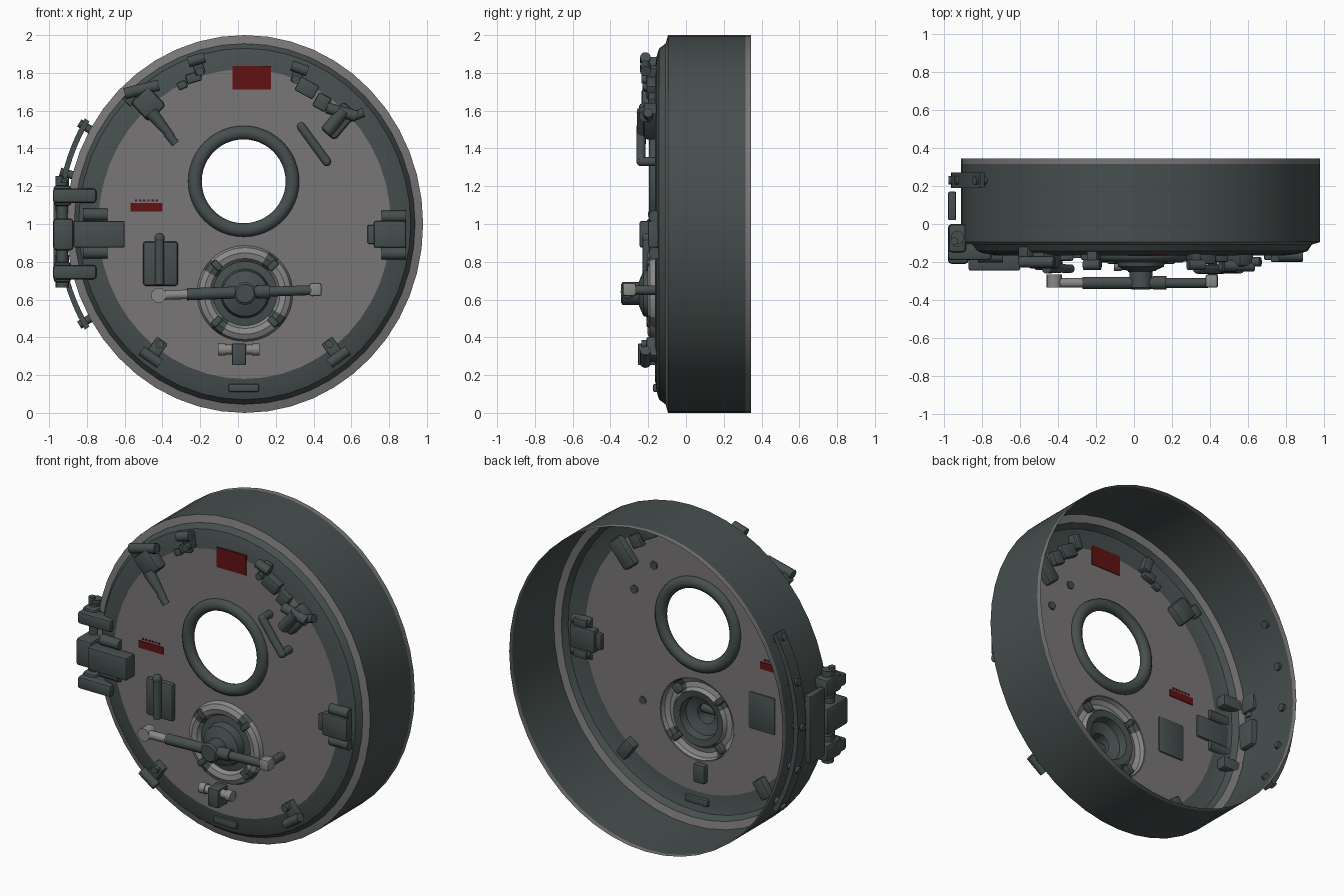
import bpy, bmesh, math
from mathutils import Vector, Matrix

if "Cube" in bpy.data.objects:
    bpy.data.objects.remove(bpy.data.objects["Cube"])

CX, CZ, XS, N = 0.035, 1.0, 0.945, 48


def mat(name, c):
    m = bpy.data.materials.new(name)
    m.diffuse_color = (*c, 1)
    m.use_nodes = True
    m.node_tree.nodes["Principled BSDF"].inputs["Base Color"].default_value = m.diffuse_color
    return m


DARK = mat("dark_green_grey", (0.062, 0.078, 0.077))
GREY = mat("panel_grey", (0.19, 0.182, 0.182))
PALE = mat("pale_grey", (0.25, 0.25, 0.24))
RED = mat("label_red", (0.12, 0.006, 0.006))


def finish(name, bm, mats, angle=35):
    me = bpy.data.meshes.new(name)
    bm.to_mesh(me)
    bm.free()
    for m in mats:
        me.materials.append(m)
    me.shade_smooth()
    me.set_sharp_from_angle(angle=math.radians(angle))
    ob = bpy.data.objects.new(name, me)
    bpy.context.collection.objects.link(ob)
    return ob


def ring(bm, r, y, cx, cz, xs, n):
    return [bm.verts.new((cx + xs * r * math.cos(2 * math.pi * i / n), y,
                          cz + r * math.sin(2 * math.pi * i / n))) for i in range(n)]


def lathe(name, prof, mats, rule, cx=CX, cz=CZ, xs=1.0, n=N, closed=False):
    """Revolve (radius, y) points about a y axis; rule(segment, step) gives the material."""
    bm = bmesh.new()
    rs = [ring(bm, max(r, 1e-4), y, cx, cz, xs, n) for r, y in prof]
    if closed:
        rs.append(rs[0])
    for s, (a, b) in enumerate(zip(rs, rs[1:])):
        for i in range(n):
            j = (i + 1) % n
            f = bm.faces.new((a[i], b[i], b[j], a[j]))
            f.material_index = rule(s, i)
    bmesh.ops.recalc_face_normals(bm, faces=bm.faces)
    return finish(name, bm, mats)


def box(name, x, z, w, h, y0, y1, m=DARK, ang=0, bev=0.008):
    bm = bmesh.new()
    bmesh.ops.create_cube(bm, size=1)
    bmesh.ops.scale(bm, vec=(w, y1 - y0, h), verts=bm.verts)
    if bev:
        bmesh.ops.bevel(bm, geom=bm.edges[:], offset=bev, segments=2, affect='EDGES', profile=0.5)
    bmesh.ops.transform(bm, verts=bm.verts, matrix=Matrix.Translation((x, (y0 + y1) / 2, z))
                        @ Matrix.Rotation(ang, 4, 'Y'))
    return finish(name, bm, [m])


def rod(name, a, b, r, m=DARK, r2=None, n=16):
    a, b = Vector(a), Vector(b)
    bm = bmesh.new()
    bmesh.ops.create_cone(bm, cap_ends=True, segments=n, radius1=r,
                          radius2=r if r2 is None else r2, depth=(b - a).length)
    q = (b - a).to_track_quat('Z', 'Y').to_matrix().to_4x4()
    bmesh.ops.transform(bm, verts=bm.verts, matrix=Matrix.Translation((a + b) / 2) @ q)
    return finish(name, bm, [m])


def ball(name, p, r, m=DARK):
    bm = bmesh.new()
    bmesh.ops.create_uvsphere(bm, u_segments=14, v_segments=8, radius=r,
                              matrix=Matrix.Translation(p))
    return finish(name, bm, [m], 80)


def pipe(name, pts, r, m=DARK):
    for i, (a, b) in enumerate(zip(pts, pts[1:])):
        rod(name, a, b, r, m)
        if i:
            ball(name + "_elbow", a, r, m)


# outer shell: open-backed drum, pale rims, dark sloping ring
shell = [(1.0, 0.345), (1.0, 0.315), (1.0, -0.095), (0.955, -0.108),
         (0.93, -0.142), (0.89, -0.155), (0.82, -0.165)]
lathe("drum_shell", shell, [DARK, GREY], lambda s, i: 1 if s in (0, 2) else 0, xs=XS)

# door panel with window and hub openings
WX, WZ, HX, HZ = 0.03, 1.226, 0.037, 0.632
bm = bmesh.new()
edges = []
for r, cx, cz, xs in ((0.82, CX, CZ, XS), (0.245, WX, WZ, 1), (0.25, HX, HZ, 1)):
    v = ring(bm, r, -0.165, cx, cz, xs, N)
    edges += [bm.edges.new((v[i], v[(i + 1) % N])) for i in range(N)]
bmesh.ops.triangle_fill(bm, edges=edges, use_beauty=True, normal=(0, -1, 0))
finish("door_panel", bm, [GREY])

# window gasket
lathe("window_gasket", [(0.258 + 0.036 * math.cos(t * math.pi / 6), -0.165 + 0.032 * math.sin(t * math.pi / 6))
                        for t in range(12)], [DARK], lambda s, i: 0, WX, WZ, closed=True)

# hub: pale lobed collar with dark joints, then dark stepped boss, hollow behind
hub = [(0.255, -0.162), (0.243, -0.19), (0.215, -0.203), (0.185, -0.195), (0.17, -0.172),
       (0.13, -0.178), (0.12, -0.225), (0.075, -0.245), (0.06, -0.25), (0.06, -0.335),
       (0.048, -0.345), (0, -0.345)]
lathe("hub", hub, [DARK, PALE],
      lambda s, i: 1 if s < 4 and (i + 6) % 12 > 1 else 0, HX, HZ)
for k in range(4):
    t = math.pi / 4 + k * math.pi / 2
    box("collar_joint", HX + 0.21 * math.cos(t), HZ + 0.21 * math.sin(t), 0.035, 0.06,
        -0.21, -0.16, DARK, math.pi / 2 - t)

# cross handle with pale grips
BY = -0.31
rod("handle_bar", (-0.27, BY, 0.628), (0.12, BY, 0.642), 0.032)
rod("handle_bar", (0.10, BY, 0.64), (0.17, BY, 0.642), 0.036)
rod("handle_bar", (0.17, BY, 0.642), (0.39, BY, 0.65), 0.026)
rod("left_grip", (-0.44, BY, 0.622), (-0.26, BY, 0.628), 0.025, PALE)
rod("left_grip_end", (-0.42, -0.335, 0.622), (-0.42, -0.265, 0.622), 0.04, PALE)
box("right_grip_end", 0.41, 0.653, 0.065, 0.07, -0.335, -0.265, PALE, -0.04, 0.012)
rod("right_grip_post", (0.415, -0.28, 0.65), (0.415, -0.16, 0.65), 0.025)

# latch under the hub
box("lower_latch", 0.005, 0.31, 0.075, 0.115, -0.255, -0.13)
rod("lower_latch_pin", (-0.1, -0.215, 0.335), (0.11, -0.215, 0.335), 0.026, PALE)
for x in (-0.085, 0.095):
    rod("lower_latch_cap", (x - 0.02, -0.215, 0.335), (x + 0.02, -0.215, 0.335), 0.032, PALE)
box("bottom_plate", 0.03, 0.132, 0.16, 0.042, -0.175, -0.14)


# edge clamps, aligned to the radius
def clamp(x, z, w=0.07, h=0.12, wide=0.12, front=-0.21, turn=0.0):
    a = math.atan2(x - CX, z - CZ) + turn
    rad, tan = Vector((math.sin(a), 0, math.cos(a))), Vector((math.cos(a), 0, -math.sin(a)))
    box("clamp_block", x, z, w, h, front, -0.115, DARK, a)
    p = Vector((x, front - 0.005, z)) + rad * h * 0.4
    rod("clamp_pin", p - tan * wide / 2, p + tan * wide / 2, 0.028)
    q = Vector((x, front, z)) - rad * h * 0.3
    rod("clamp_screw", q + Vector((0, 0.05, 0)), q - Vector((0, 0.025, 0)), 0.022)


clamp(-0.435, 0.335)
clamp(0.505, 0.335)
clamp(-0.21, 1.835, 0.055, 0.09, 0.09)
clamp(0.315, 1.79, 0.055, 0.09, 0.09)
box("small_block", 0.365, 1.72, 0.11, 0.08, -0.21, -0.13, DARK, 0.5)
box("small_block", -0.235, 1.775, 0.08, 0.05, -0.19, -0.13, DARK, -0.3)
box("small_block", -0.295, 1.735, 0.05, 0.04, -0.18, -0.14, DARK, -0.4)
box("small_block", 0.445, 1.645, 0.075, 0.08, -0.2, -0.13, DARK, 0.5)

# upper left lever latch
box("lever_latch", -0.475, 1.635, 0.13, 0.14, -0.235, -0.12, DARK, -0.75, 0.02)
rod("lever_latch_pin", (-0.6, -0.2, 1.69), (-0.42, -0.2, 1.735), 0.03)
box("lever_latch_foot", -0.565, 1.665, 0.07, 0.06, -0.2, -0.12, DARK, -0.75)
rod("lever_arm", (-0.46, -0.225, 1.59), (-0.35, -0.235, 1.46), 0.036, DARK, 0.02)
rod("lever_tip", (-0.375, -0.235, 1.48), (-0.33, -0.235, 1.425), 0.022)

# upper right latch
box("right_latch", 0.535, 1.545, 0.1, 0.19, -0.225, -0.12, DARK, 0.7, 0.02)
rod("right_latch_pin", (0.47, -0.22, 1.615), (0.63, -0.22, 1.57), 0.03)
rod("right_latch_bolt", (0.58, -0.2, 1.56), (0.665, -0.2, 1.59), 0.025)
rod("right_latch_roll", (0.47, -0.225, 1.49), (0.56, -0.225, 1.6), 0.035)

# grab handle
pipe("grab_handle", [(0.335, -0.155, 1.515), (0.335, -0.238, 1.515),
                     (0.47, -0.238, 1.33), (0.47, -0.155, 1.33)], 0.024)

# control box with lever
box("control_box", -0.41, 0.79, 0.185, 0.235, -0.195, -0.155, DARK, 0, 0.015)
rod("control_lever", (-0.415, -0.205, 0.68), (-0.415, -0.205, 0.93), 0.024)
ball("control_lever_top", (-0.415, -0.205, 0.925), 0.028)

# warning labels: thin plates that show on both sides
box("large_label", 0.073, 1.775, 0.205, 0.125, -0.1695, -0.1605, RED, 0, 0)
box("small_label", -0.485, 1.088, 0.17, 0.045, -0.1695, -0.1605, RED, 0, 0)
for i in range(6):
    box("label_dash", -0.54 + 0.022 * i, 1.125, 0.012, 0.01, -0.1695, -0.1605, RED, 0, 0)

# right catch
box("right_catch", 0.805, 0.945, 0.17, 0.14, -0.2, -0.12)
box("right_catch_tongue", 0.715, 0.945, 0.06, 0.1, -0.19, -0.14)
for z in (0.845, 1.04):
    rod("right_catch_roll", (0.76, -0.165, z), (0.89, -0.165, z), 0.032)
    box("right_catch_ear", 0.82, z, 0.09, 0.05, -0.18, -0.12)

# left hinge: strap, arms and knuckles outside the drum
box("hinge_strap", -0.735, 0.945, 0.27, 0.14, -0.245, -0.15)
box("hinge_core", -0.775, 0.945, 0.17, 0.13, -0.245, -0.19)
for z in (0.85, 1.05):
    rod("hinge_roll", (-0.82, -0.17, z), (-0.69, -0.17, z), 0.032)
for z in (0.745, 1.15):
    box("hinge_arm", -0.865, z, 0.23, 0.075, -0.19, -0.1, DARK, 0, 0.015)
    box("hinge_knuckle", -0.93, z, 0.095, 0.11, -0.15, 0.0, DARK, 0, 0.02)
    rod("hinge_pin_end", (-0.93, -0.07, z - 0.08), (-0.93, -0.07, z + 0.09), 0.035)
box("hinge_block", -0.925, 0.945, 0.11, 0.17, -0.21, 0.0, DARK, 0, 0.02)
rod("hinge_pin", (-0.93, -0.09, 0.72), (-0.93, -0.09, 1.22), 0.03)
rod("hinge_pin_tip", (-0.945, -0.09, 1.2), (-0.945, -0.09, 1.255), 0.02)
box("hinge_rear_bar", -0.957, 0.96, 0.042, 0.42, 0.02, 0.17)

# curved guide rail along the left wall
bm = bmesh.new()
K = 16
loops = []
for i in range(K + 1):
    t = math.radians(148 + 64 * i / K)
    loops.append([bm.verts.new((CX + XS * r * math.cos(t), y, CZ + r * math.sin(t)))
                  for r, y in ((1.025, 0.19), (1.055, 0.19), (1.055, 0.27), (1.025, 0.27))])
for a, b in zip(loops, loops[1:]):
    for j in range(4):
        bm.faces.new((a[j], a[(j + 1) % 4], b[(j + 1) % 4], b[j]))
bm.faces.new(loops[0])
bm.faces.new(loops[-1])
bmesh.ops.recalc_face_normals(bm, faces=bm.faces)
finish("guide_rail", bm, [DARK])
for d in (150, 165, 180, 195, 210):
    t = math.radians(d)
    c, s = XS * math.cos(t), math.sin(t)
    rod("rail_post", (CX + c * 0.98, 0.23, CZ + s * 0.98), (CX + c * 1.07, 0.23, CZ + s * 1.07), 0.022)
